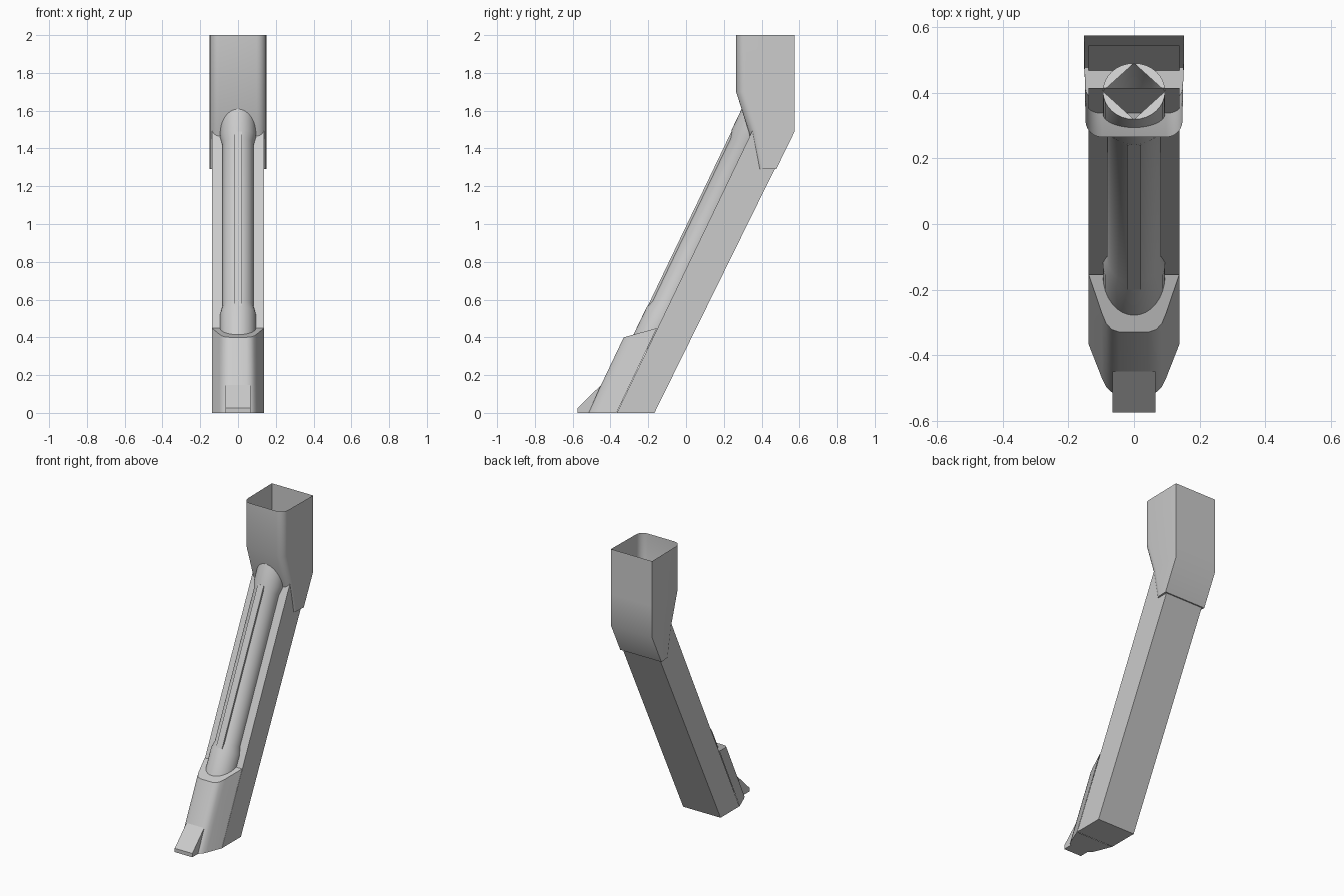
import bpy, bmesh, math
from mathutils import Vector

if "Cube" in bpy.data.objects:
    bpy.data.objects.remove(bpy.data.objects["Cube"])


def loft(name, rings, closed=True, cap_start=True, cap_end=True, end_faces=None):
    """Skin a list of equal-length point rings into one object."""
    bm = bmesh.new()
    vs = [[bm.verts.new(p) for p in ring] for ring in rings]
    n = len(vs[0])
    for a, b in zip(vs, vs[1:]):
        for i in range(n if closed else n - 1):
            j = (i + 1) % n
            bm.faces.new((a[i], a[j], b[j], b[i]))
    if cap_start:
        bm.faces.new(vs[0][::-1])
    if cap_end:
        bm.faces.new(vs[-1])
    for ids in end_faces or []:
        bm.faces.new([vs[-1][i % n] for i in ids])
    bmesh.ops.recalc_face_normals(bm, faces=bm.faces)
    me = bpy.data.meshes.new(name)
    bm.to_mesh(me)
    bm.free()
    ob = bpy.data.objects.new(name, me)
    bpy.context.collection.objects.link(ob)
    bpy.context.view_layer.objects.active = ob
    ob.select_set(True)
    bpy.ops.object.shade_smooth_by_angle(angle=math.radians(32))
    ob.select_set(False)
    return ob


# Slanted box body, open at the top inside the sleeve
W = 0.138


def box_ring(front, back):
    return [(-W, *front), (W, *front), (W, *back), (-W, *back)]


loft("slanted_body", [box_ring((-0.366, 0), (-0.167, 0)),
                      box_ring((0.415, 1.626), (0.545, 1.445))], cap_end=False)

# Boot: rounded nose section sheared up the slope, cut by a sloping ledge
half = [(W, -0.368), (0.098, -0.47), (0.085, -0.497), (0.068, -0.513), (0.045, -0.52)]
section = half + [(-x, y) for x, y in reversed(half)]
SLOPE, LEDGE = 2.1, 0.278


def ledge_point(x, y):
    z = (0.45 + LEDGE * (y + 0.15)) / (1 - LEDGE / SLOPE)
    return (x, y + z / SLOPE, z)


loft("lower_boot", [[(x, y, 0) for x, y in section],
                    [ledge_point(x, y) for x, y in section]], closed=False)

# Toe wedge on the nose
toe = [(-0.575, 0), (-0.575, 0.025), (-0.45, 0.147), (-0.515, 0)]
loft("toe_wedge", [[(s * 0.065, y, z) for y, z in toe] for s in (-1, 1)])

# Half-sunk tube, slimmer in the middle
AXIS = Vector((0, 1, 2.087)).normalized()
SIDE = Vector((1, 0, 0))
OUT = Vector((0, -AXIS.z, AXIS.y))
N = 32


def on_axis(z):
    return Vector((0, -0.175 + (z - 0.41) / 2.087, z))


def circle(z, r):
    return [on_axis(z) + r * (math.cos(a) * SIDE + math.sin(a) * OUT)
            for a in (2 * math.pi * i / N for i in range(N))]


tube = [(0.34, 0.095), (0.52, 0.095), (0.56, 0.083),
        (1.42, 0.083), (1.46, 0.095), (1.62, 0.095)]
q = N // 4
loft("front_tube", [circle(z, r) for z, r in tube], cap_end=False,
     end_faces=[range(k * q, (k + 1) * q + 1) for k in range(4)])

# Raised rib along the tube
loft("tube_rib", [[on_axis(z) + x * SIDE + d * OUT
                   for x, d in ((-0.022, 0.07), (0.022, 0.07), (0.022, 0.092), (-0.022, 0.092))]
                  for z in (0.53, 1.45)])


# Upper sleeve: open top, rounded front corners, tapered bottom
def sleeve_ring(z, front, back, w=0.152, r=0.05):
    right = [(w, back)]
    for i in range(7):
        a = math.pi / 2 * i / 6
        right.append((w - 0.004 - r + r * math.cos(a), front + r - r * math.sin(a)))
    return [(x, y, z) for x, y in right + [(-x, y) for x, y in reversed(right)]]


loft("upper_sleeve", [sleeve_ring(1.29, 0.38, 0.477, r=0.035),
                      sleeve_ring(1.49, 0.332, 0.575),
                      sleeve_ring(1.70, 0.265, 0.575),
                      sleeve_ring(2.0, 0.265, 0.575)], cap_end=False)
